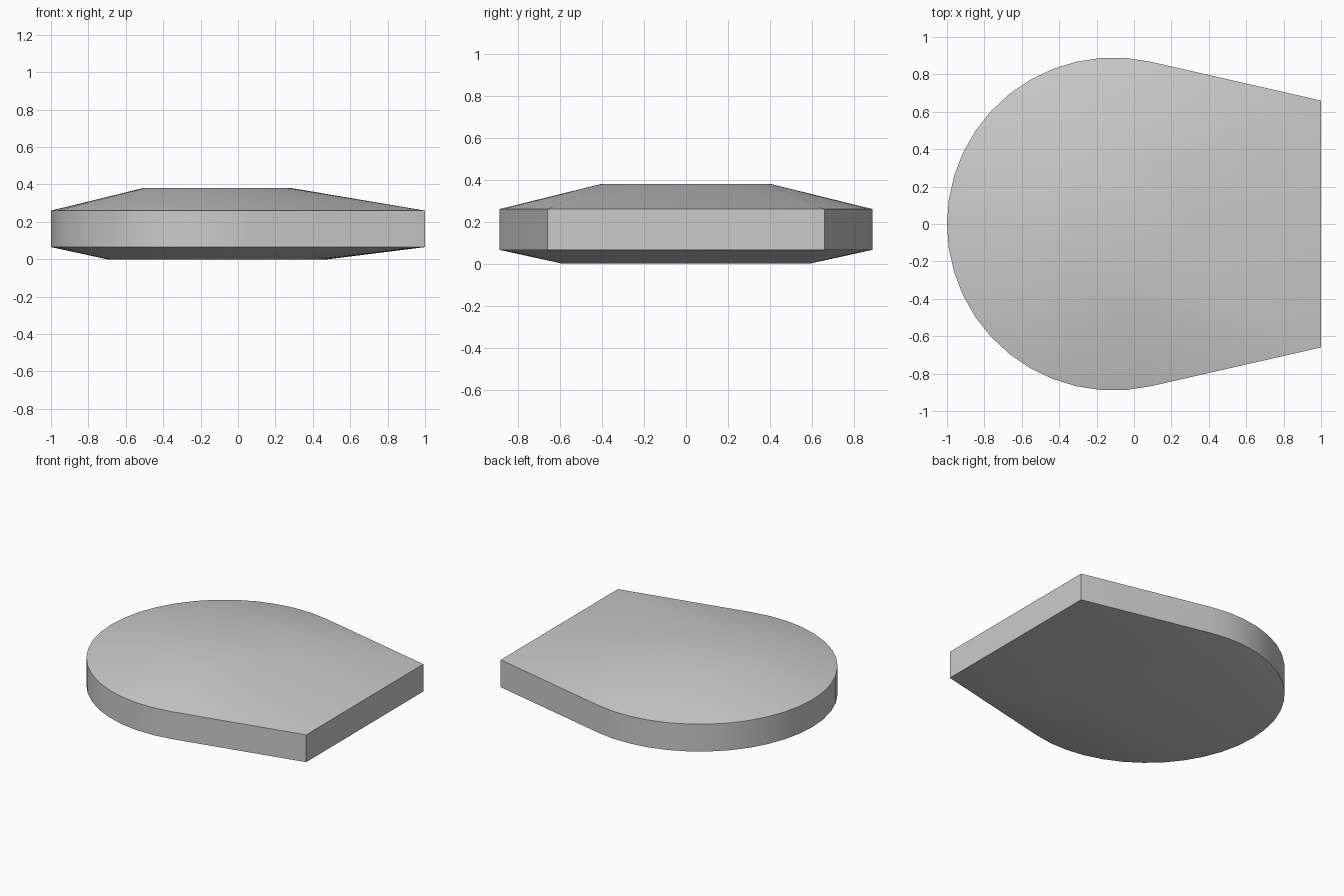
import bpy, bmesh, math

if "Cube" in bpy.data.objects:
    bpy.data.objects.remove(bpy.data.objects["Cube"])

CENTRE = -0.11          # centre of the round end
RADIUS = 0.89
CORNER = (1.0, 0.66)    # corner of the square end


def arc(radius, start, end, steps):
    """Points along an arc about the centre of the round end, in degrees."""
    points = []
    for i in range(steps + 1):
        a = math.radians(start + (end - start) * i / steps)
        points.append((CENTRE + radius * math.cos(a), radius * math.sin(a)))
    return points


# Plain grey material
grey = bpy.data.materials.new("plain grey")
grey.use_nodes = True
colour = (0.6, 0.6, 0.6, 1)
grey.diffuse_color = colour
grey.node_tree.nodes["Principled BSDF"].inputs["Base Color"].default_value = colour

# Outline: round end running tangentially into two straight sides
reach = math.hypot(CORNER[0] - CENTRE, CORNER[1])
tangent = math.degrees(math.atan2(CORNER[1], CORNER[0] - CENTRE) + math.acos(RADIUS / reach))
outline = arc(RADIUS, tangent, 360 - tangent, 24) + [(CORNER[0], -CORNER[1]), CORNER]

# Round plateaus above and below
top_circle = arc(0.4, 0, 360, 48)[:-1]
bottom_circle = arc(0.59, 0, 360, 48)[:-1]

# Skin the four levels into one slab with sloping top and bottom
bm = bmesh.new()
for points, z in ((bottom_circle, 0), (outline, 0.065), (outline, 0.26), (top_circle, 0.38)):
    for x, y in points:
        bm.verts.new((x, y, z))
bmesh.ops.convex_hull(bm, input=bm.verts[:])
bmesh.ops.dissolve_limit(bm, angle_limit=math.radians(0.2), verts=bm.verts[:], edges=bm.edges[:])
bmesh.ops.recalc_face_normals(bm, faces=bm.faces[:])
mesh = bpy.data.meshes.new("rounded_slab")
bm.to_mesh(mesh)
bm.free()
mesh.materials.append(grey)
slab = bpy.data.objects.new("rounded_slab", mesh)
bpy.context.collection.objects.link(slab)

# Smooth slopes, crisp rim
bpy.ops.object.select_all(action="DESELECT")
slab.select_set(True)
bpy.context.view_layer.objects.active = slab
bpy.ops.object.shade_smooth_by_angle(angle=math.radians(30))
